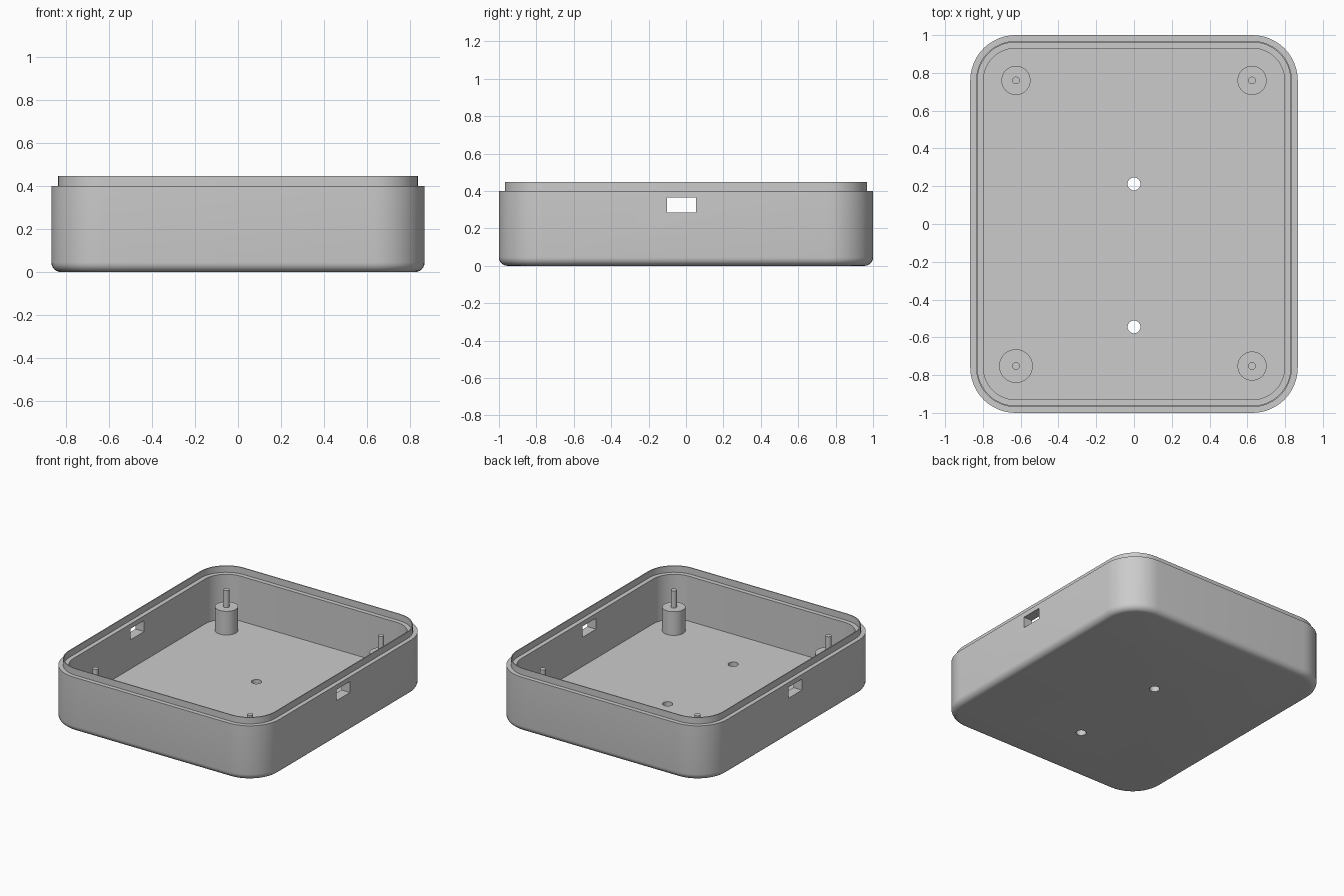
import bpy, bmesh, math
from math import sin, cos, pi

if "Cube" in bpy.data.objects:
    bpy.data.objects.remove(bpy.data.objects["Cube"])

grey = bpy.data.materials.new("light grey plastic")
grey.diffuse_color = (0.6, 0.6, 0.6, 1)
grey.use_nodes = True
grey.node_tree.nodes["Principled BSDF"].inputs["Base Color"].default_value = grey.diffuse_color

HALF_X, HALF_Y, CORNER = 0.867, 1.0, 0.24
FLOOR, RIM, LIP = 0.072, 0.40, 0.447


def finish(name, bm):
    bmesh.ops.recalc_face_normals(bm, faces=bm.faces)
    mesh = bpy.data.meshes.new(name)
    bm.to_mesh(mesh)
    bm.free()
    mesh.materials.append(grey)
    obj = bpy.data.objects.new(name, mesh)
    bpy.context.collection.objects.link(obj)
    return obj


def smooth(obj):
    bpy.ops.object.select_all(action='DESELECT')
    obj.select_set(True)
    bpy.context.view_layer.objects.active = obj
    bpy.ops.object.shade_smooth_by_angle(angle=math.radians(30))


def rounded_ring(bm, inset, z, steps=12):
    """Rounded rectangle, inset from the outer wall, at height z."""
    r = CORNER - inset
    verts = []
    for k, (sx, sy) in enumerate([(1, 1), (-1, 1), (-1, -1), (1, -1)]):
        for i in range(steps + 1):
            a = k * pi / 2 + i / steps * pi / 2
            verts.append(bm.verts.new((sx * (HALF_X - CORNER) + r * cos(a),
                                       sy * (HALF_Y - CORNER) + r * sin(a), z)))
    return verts


def lathe(bm, x, y, profile, n=48):
    """Closed solid of revolution through (radius, z) points."""
    rings = [[bm.verts.new((x + r * cos(2 * pi * i / n), y + r * sin(2 * pi * i / n), z))
              for i in range(n)] for r, z in profile]
    skin(bm, rings)


def skin(bm, rings):
    n = len(rings[0])
    for a, b in zip(rings, rings[1:]):
        for i in range(n):
            j = (i + 1) % n
            bm.faces.new((a[i], a[j], b[j], b[i]))
    bm.faces.new(rings[0])
    bm.faces.new(rings[-1])


# Tray: wall section swept around the rounded outline, from underside to inner floor
FILLET = 0.045
section = [(FILLET * (1 - sin(i * pi / 12)), FILLET * (1 - cos(i * pi / 12))) for i in range(7)]
section += [(0, RIM), (0.031, RIM), (0.031, LIP),      # outer step and thin lip
            (0.038, LIP), (0.038, RIM), (0.070, RIM),  # inner ledge
            (0.070, FLOOR)]
bm = bmesh.new()
skin(bm, [rounded_ring(bm, d, z) for d, z in section])
tray = finish("tray", bm)

# Cutters: two floor holes and a cable slot through each side wall
cutters = []
for y in (0.212, -0.545):
    bm = bmesh.new()
    lathe(bm, 0, y, [(0.034, -0.1), (0.034, 0.15)], 32)
    cutters.append(finish("floor_hole_cutter", bm))
for side in (-1, 1):
    bm = bmesh.new()
    bmesh.ops.create_cube(bm, size=1)
    for v in bm.verts:
        v.co = (side * 0.83 + v.co.x * 0.2, -0.023 + v.co.y * 0.155, 0.325 + v.co.z * 0.08)
    cutters.append(finish("side_slot_cutter", bm))

bpy.context.view_layer.objects.active = tray
for cutter in cutters:
    mod = tray.modifiers.new("cut", 'BOOLEAN')
    mod.operation, mod.solver, mod.object = 'DIFFERENCE', 'EXACT', cutter
    bpy.ops.object.modifier_apply(modifier=mod.name)
for cutter in cutters:
    bpy.data.objects.remove(cutter)
smooth(tray)

# Corner standoffs with locating pins; the front left one is wider
for name, x, y, r in [("back_left", -0.625, 0.76, 0.077), ("back_right", 0.625, 0.76, 0.077),
                      ("front_left", -0.625, -0.752, 0.089), ("front_right", 0.625, -0.752, 0.077)]:
    bm = bmesh.new()
    lathe(bm, x, y, [(r, FLOOR - 0.01), (r, 0.245), (0.02, 0.245), (0.02, 0.37)])
    smooth(finish(name + "_standoff", bm))
